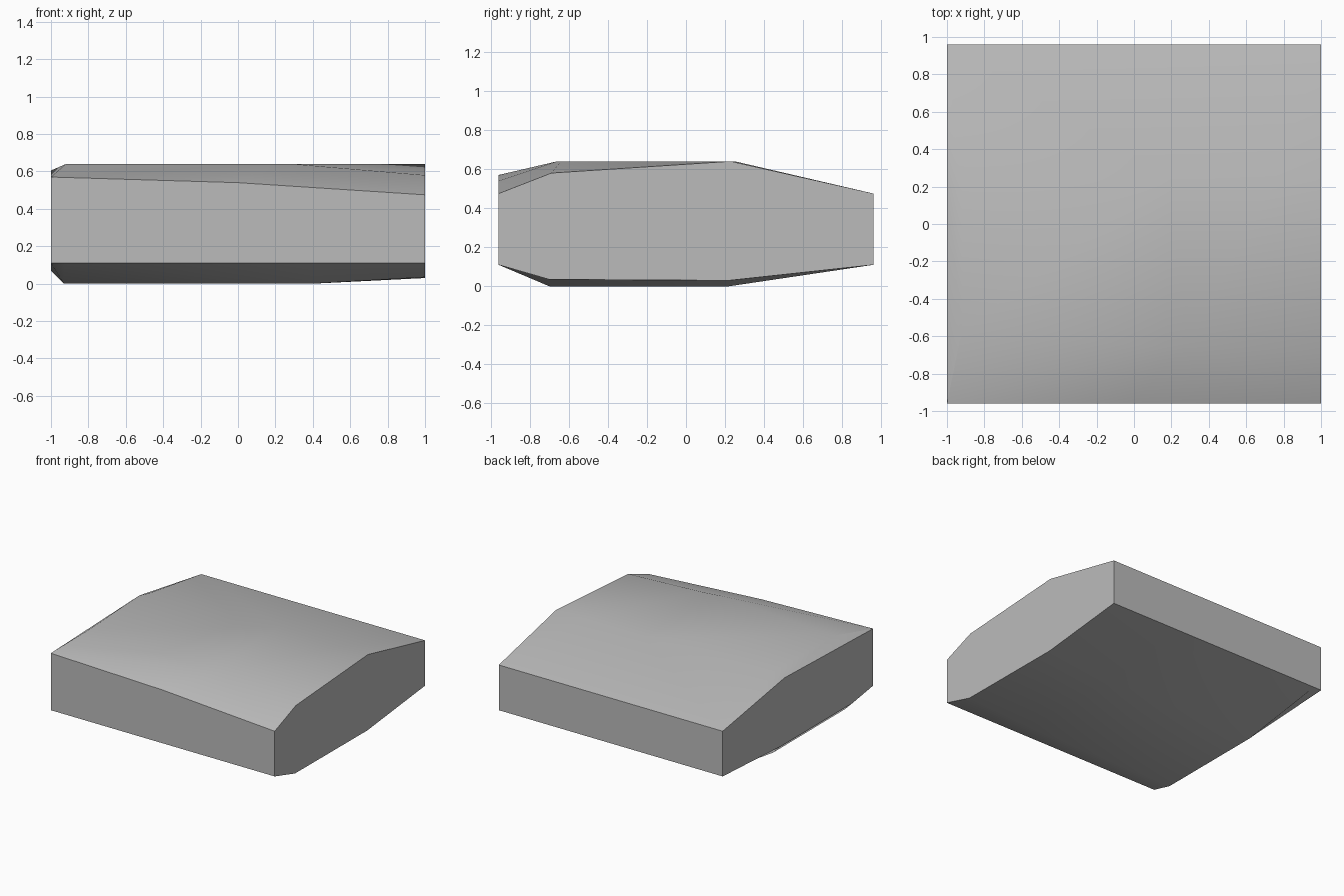
import bpy, bmesh, math

default = bpy.data.objects.get("Cube")
if default:
    bpy.data.objects.remove(default, do_unlink=True)

DEPTH = 0.96
CREST = 0.64

stone = bpy.data.materials.new("stone grey")
stone.use_nodes = True
grey = (0.5, 0.5, 0.5, 1)
stone.diffuse_color = grey
stone.node_tree.nodes["Principled BSDF"].inputs["Base Color"].default_value = grey

bm = bmesh.new()


def points(*coords):
    return [bm.verts.new(c) for c in coords]


def face(*verts):
    bm.faces.new(verts)


# Upper outline and crest
front_l, front_m, front_r = points((-1, -DEPTH, 0.57), (0, -DEPTH, 0.54), (1, -DEPTH, 0.475))
back_l, back_r = points((-1, DEPTH, 0.475), (1, DEPTH, 0.475))
shoulder_l, shoulder_r, ridge_r = points((-1, 0.17, 0.605), (1, -0.69, 0.58), (1, 0.23, CREST))
crest_fl, crest_a, crest_b, crest_r, crest_m, crest_bl = points(
    *[(x, y, CREST) for x, y in ((-0.92, -0.57), (0.17, -0.66), (0.29, -0.64),
                                 (0.75, 0.23), (0.2, 0.25), (-0.92, 0.18))])

# Front slope
face(front_l, crest_a, crest_fl)
face(front_l, front_m, crest_a)
face(front_m, crest_b, crest_a)
face(front_m, front_r, crest_b)
face(front_r, shoulder_r, crest_b)

# Flat crest and its side slopes
face(crest_fl, crest_a, crest_m, crest_bl)
face(crest_a, crest_b, crest_m)
face(crest_b, crest_r, crest_m)
face(crest_b, shoulder_r, ridge_r)
face(crest_b, ridge_r, crest_r)
face(front_l, crest_fl, shoulder_l)
face(crest_fl, crest_bl, shoulder_l)

# Back slope, fanned along the ridge
face(shoulder_l, crest_bl, back_l)
face(crest_bl, crest_m, back_l)
face(crest_m, back_r, back_l)
face(crest_m, crest_r, back_r)
face(crest_r, ridge_r, back_r)

# Underside as a grid of rows running from left to right
columns = (-1, -0.93, 0.4, 1)
rows = [points(*[(x, y, z) for x, z in zip(columns, heights)])
        for y, heights in ((-DEPTH, [0.11] * 4), (-0.7, (0.07, 0, 0, 0.035)),
                           (0.22, (0.07, 0, 0, 0.03)), (DEPTH, [0.11] * 4))]
for near, far in zip(rows, rows[1:]):
    for i in range(3):
        face(near[i], far[i], far[i + 1], near[i + 1])

# Upright walls
face(*rows[0], front_r, front_m, front_l)
face(*rows[-1], back_r, back_l)
face(*[r[-1] for r in rows], back_r, ridge_r, shoulder_r, front_r)
face(*[r[0] for r in rows], back_l, shoulder_l, front_l)

bmesh.ops.recalc_face_normals(bm, faces=bm.faces)
mesh = bpy.data.meshes.new("stone_slab")
bm.to_mesh(mesh)
bm.free()
mesh.materials.append(stone)

slab = bpy.data.objects.new("stone_slab", mesh)
bpy.context.collection.objects.link(slab)
bpy.context.view_layer.objects.active = slab
slab.select_set(True)
bpy.ops.object.shade_smooth_by_angle(angle=math.radians(35))
